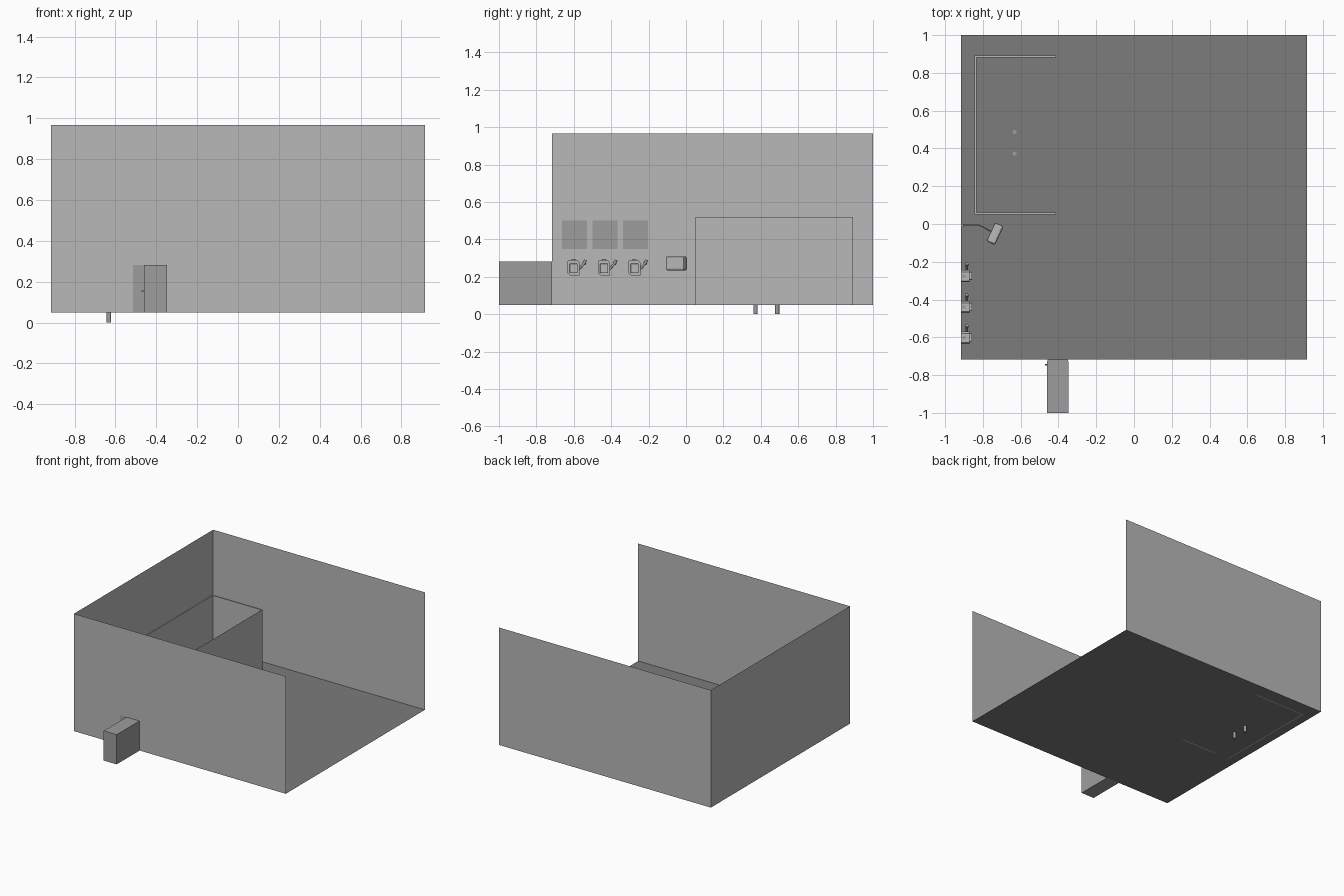
import bpy, bmesh, math
from mathutils import Vector

if "Cube" in bpy.data.objects:
    bpy.data.objects.remove(bpy.data.objects["Cube"])

FLOOR, TOP = 0.05, 0.967
LEFT, RIGHT, FRONT, BACK = -0.915, 0.915, -0.717, 1.0


def shade(name, g):
    m = bpy.data.materials.new(name)
    m.diffuse_color = (g, g, g, 1)
    m.use_nodes = True
    m.node_tree.nodes["Principled BSDF"].inputs["Base Color"].default_value = m.diffuse_color
    return m


WALL, DARK, TRIM = shade("wall_grey", 0.48), shade("dark_grey", 0.2), shade("trim_grey", 0.34)


def finish(name, bm, mat=None):
    me = bpy.data.meshes.new(name)
    bm.to_mesh(me)
    bm.free()
    ob = bpy.data.objects.new(name, me)
    bpy.context.collection.objects.link(ob)
    if mat:
        me.materials.append(mat)
    return ob


def sheet(name, origin, u, v, mat=WALL):
    """Flat rectangle from a corner and two edge vectors."""
    o, u, v = Vector(origin), Vector(u), Vector(v)
    bm = bmesh.new()
    bm.faces.new([bm.verts.new(p) for p in (o, o + u, o + u + v, o + v)])
    return finish(name, bm, mat)


def box(name, lo, hi, bevel=0.0, mat=WALL):
    """Box centred on its own origin, optionally with bevelled edges."""
    lo, hi = Vector(lo), Vector(hi)
    bm = bmesh.new()
    bmesh.ops.create_cube(bm, size=1)
    bmesh.ops.scale(bm, vec=hi - lo, verts=bm.verts)
    if bevel:
        bmesh.ops.bevel(bm, geom=bm.edges[:], offset=bevel, segments=2,
                        affect='EDGES', profile=0.5)
    ob = finish(name, bm, mat)
    ob.location = (lo + hi) / 2
    return ob


def rod(name, a, b, r, sides=12, mat=TRIM):
    """Cylinder between two points."""
    a, b = Vector(a), Vector(b)
    bm = bmesh.new()
    bmesh.ops.create_cone(bm, cap_ends=True, segments=sides, radius1=r,
                          radius2=r, depth=(b - a).length)
    ob = finish(name, bm, mat)
    ob.location = (a + b) / 2
    ob.rotation_euler = (b - a).to_track_quat('Z', 'Y').to_euler()
    return ob


# Room shell, open on the right and on top
W, D, H = RIGHT - LEFT, BACK - FRONT, TOP - FLOOR
sheet("floor", (LEFT, FRONT, FLOOR), (W, 0, 0), (0, D, 0), DARK)
sheet("front_wall", (LEFT, FRONT, FLOOR), (W, 0, 0), (0, 0, H))
sheet("back_wall", (LEFT, BACK, FLOOR), (W, 0, 0), (0, 0, H))
sheet("left_wall", (LEFT, FRONT, FLOOR), (0, D, 0), (0, 0, H))

# Doorway panel and projecting block on the front wall
sheet("door_panel", (-0.515, FRONT - 0.001, FLOOR), (0.165, 0, 0), (0, 0, 0.232), TRIM)
box("front_block", (-0.46, -1.0, FLOOR), (-0.348, -0.728, 0.282), mat=TRIM)
box("block_frame", (-0.458, -0.728, FLOOR), (-0.35, FRONT, 0.281), mat=TRIM)
rod("door_knob", (-0.472, -0.745, 0.155), (-0.455, -0.745, 0.155), 0.004)

# Tall enclosure: three thick panels and a thin right-hand sheet
x0, x1, y0, y1, zt, t = -0.845, -0.413, 0.05, 0.892, 0.52, 0.01
box("enclosure_left", (x0, y0, FLOOR), (x0 + t, y1, zt))
box("enclosure_front", (x0 + t, y0, FLOOR), (x1, y0 + t, zt))
box("enclosure_back", (x0 + t, y1 - t, FLOOR), (x1, y1, zt))
sheet("enclosure_right", (x1, y0, FLOOR), (0, y1 - y0, 0), (0, 0, zt - FLOOR))

# Floor plate with two pegs below
sheet("floor_plate", (-0.69, 0.315, FLOOR + 0.001), (0.11, 0, 0), (0, 0.23, 0), DARK)
for y in (0.372, 0.488):
    rod("peg", (-0.632, y, 0), (-0.632, y, FLOOR + 0.002), 0.011, 16)

# Three wall units, each with a panel above
for i in range(3):
    y = -0.602 + i * 0.163
    sheet("wall_panel", (LEFT + 0.001, y - 0.06, 0.35), (0, 0.132, 0), (0, 0, 0.15), TRIM)
    # body outline with cut corners, extruded out from the wall
    outline = ((-.032, .033), (-.032, -.03), (-.018, -.042), (.032, -.042),
               (.032, .025), (.022, .04), (-.025, .04))
    bm = bmesh.new()
    f = bm.faces.new([bm.verts.new((LEFT, y + a, 0.25 + b)) for a, b in outline])
    ex = bmesh.ops.extrude_face_region(bm, geom=[f])
    bmesh.ops.translate(bm, vec=(0.045, 0, 0), verts=[
        v for v in ex["geom"] if isinstance(v, bmesh.types.BMVert)])
    bmesh.ops.recalc_face_normals(bm, faces=bm.faces)
    finish("unit_body", bm, WALL)
    box("unit_face", (-0.872, y - 0.02, 0.22), (-0.857, y + 0.022, 0.27), 0.003)
    rod("unit_cap", (-0.9, y, 0.285), (-0.9, y, 0.293), 0.01)
    rod("unit_lever", (-0.885, y + 0.03, 0.24), (-0.885, y + 0.06, 0.275), 0.006)
    rod("lever_grip", (-0.885, y + 0.055, 0.267), (-0.885, y + 0.065, 0.29), 0.008)

# Angled wall camera housing on a thin arm
box("camera_mount", (LEFT, -0.015, 0.26), (LEFT + 0.012, 0.0, 0.285))
rod("camera_arm", (LEFT, -0.006, 0.272), (-0.82, -0.006, 0.272), 0.003)
rod("camera_arm_elbow", (-0.82, -0.006, 0.272), (-0.745, -0.045, 0.272), 0.003)
body = box("camera_body", (-0.761, -0.106, 0.234), (-0.711, 0.003, 0.31), 0.01)
body.rotation_euler.z = math.radians(-25)
